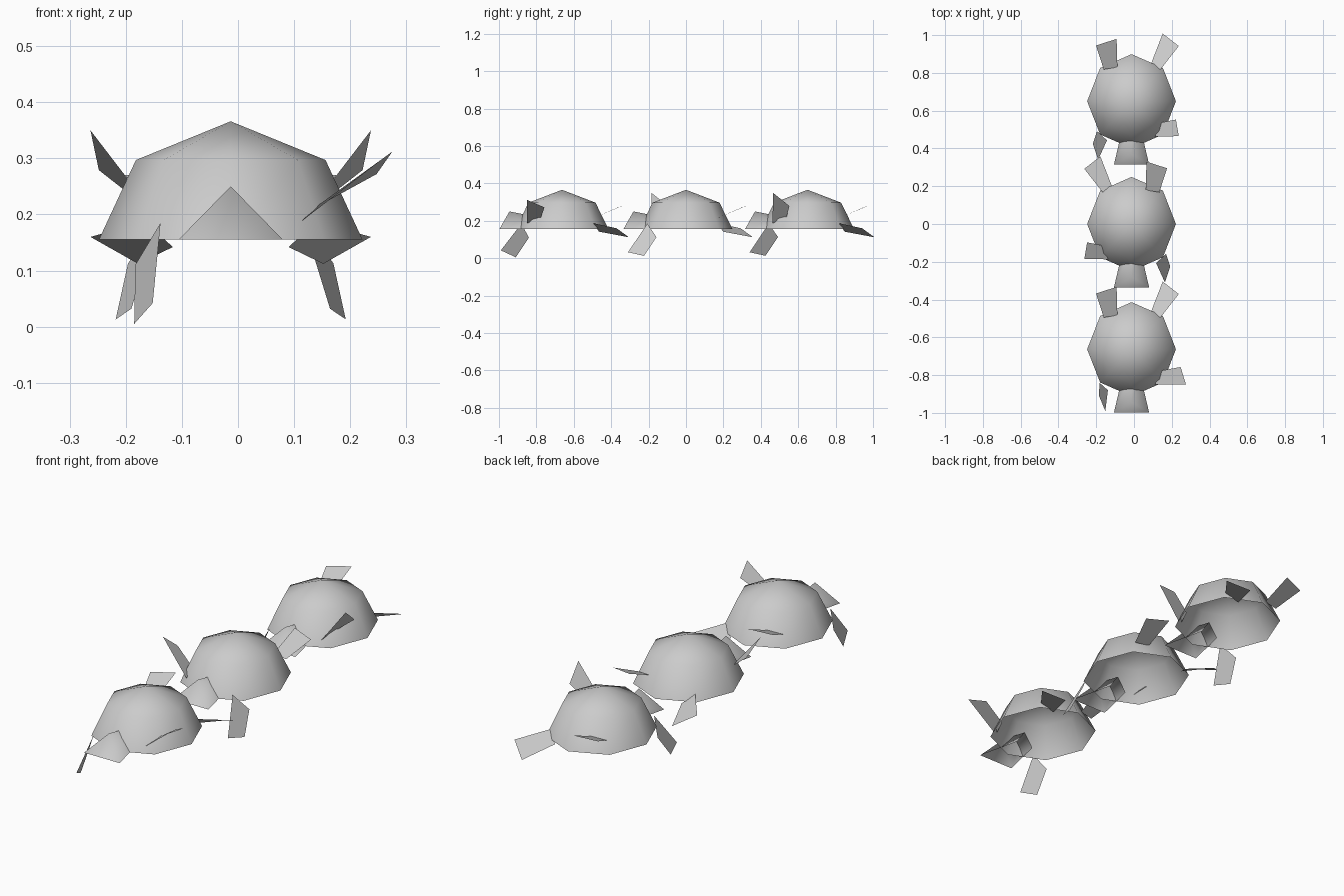
import bpy
import bmesh
import math
from mathutils import Vector

cube = bpy.data.objects.get("Cube")
if cube:
    bpy.data.objects.remove(cube, do_unlink=True)

grey = bpy.data.materials.new("pale_grey")
grey.use_nodes = True
colour = (0.6, 0.6, 0.6, 1)
grey.diffuse_color = colour
grey.node_tree.nodes["Principled BSDF"].inputs["Base Color"].default_value = colour

MID_X = -0.013
RIM_Z = 0.155


def add_object(name, bm, location, smooth=False):
    """Turn a bmesh into a grey object."""
    mesh = bpy.data.meshes.new(name)
    bm.to_mesh(mesh)
    bm.free()
    mesh.materials.append(grey)
    for face in mesh.polygons:
        face.use_smooth = smooth
    obj = bpy.data.objects.new(name, mesh)
    obj.location = location
    bpy.context.collection.objects.link(obj)
    return obj


def make_shell(name, location):
    """Open eight-sided dome, spun from a short profile."""
    bm = bmesh.new()
    profile = [(0.235, RIM_Z), (0.169, 0.297), (0, 0.366)]
    verts = [bm.verts.new((r, 0, z)) for r, z in profile]
    edges = [bm.edges.new(pair) for pair in zip(verts, verts[1:])]
    bmesh.ops.spin(bm, geom=verts + edges, axis=(0, 0, 1), cent=(0, 0, 0),
                   steps=8, angle=math.tau)
    bmesh.ops.remove_doubles(bm, verts=bm.verts, dist=0.001)
    bmesh.ops.scale(bm, vec=(1, 1.06, 1), verts=bm.verts)
    bmesh.ops.recalc_face_normals(bm, faces=bm.faces)
    add_object(name, bm, location, smooth=True)


def make_head(name, location):
    """Tent-shaped head that narrows towards the shell."""
    bm = bmesh.new()
    front, back = [
        [bm.verts.new(p) for p in ((-w, y, RIM_Z), (0, ridge_y, z), (w, y, RIM_Z))]
        for w, y, ridge_y, z in ((0.093, -0.335, -0.281, 0.25),
                                 (0.045, -0.13, -0.13, 0.22))]
    bm.faces.new(front[::-1])
    for i in range(2):
        bm.faces.new((front[i], front[i + 1], back[i + 1], back[i]))
    bmesh.ops.recalc_face_normals(bm, faces=bm.faces)
    add_object(name, bm, location, smooth=True)


def make_flipper(name, corners, side, location):
    """Thin four-cornered flipper, mirrored when side is -1."""
    bm = bmesh.new()
    face = bm.faces.new([bm.verts.new((x * side, y, z)) for x, y, z in corners])
    face.normal_update()
    if face.normal.z < 0:
        face.normal_flip()
    add_object(name, bm, location)


# Flipper corners: two at the root, two at the tip
raised_root = [(0.147, -0.115, 0.21), (0.125, -0.187, 0.187)]
raised_high = raised_root + [(0.25, -0.185, 0.35), (0.235, -0.097, 0.279)]
raised_low = raised_root + [(0.288, -0.187, 0.312), (0.26, -0.094, 0.272)]
lowered_wide = [(-0.13, -0.207, 0.185), (-0.183, -0.158, 0.113),
                (-0.205, -0.225, 0.013), (-0.177, -0.31, 0.032)]
lowered_close = [(-0.125, -0.217, 0.185), (-0.17, -0.177, 0.11),
                 (-0.172, -0.247, 0.005), (-0.139, -0.327, 0.042)]
rear_raised = [(-0.147, 0.168, 0.215), (-0.075, 0.18, 0.22),
               (-0.079, 0.33, 0.283), (-0.188, 0.295, 0.27)]
rear_lowered = [(0.153, 0.168, 0.187), (0.103, 0.198, 0.142),
                (0.165, 0.358, 0.112), (0.25, 0.292, 0.16)]

# Three swimmers in a row; the middle one is the mirror image of the others
swimmers = [
    ("leading", -0.663, 1, raised_low, lowered_close),
    ("middle", 0.0, -1, raised_high, lowered_wide),
    ("trailing", 0.65, 1, raised_high, lowered_wide),
]
for label, y, side, raised, lowered in swimmers:
    place = Vector((MID_X, y, 0))
    make_shell(label + "_shell", place)
    make_head(label + "_head", place)
    make_flipper(label + "_front_flipper_raised", raised, side, place)
    make_flipper(label + "_front_flipper_lowered", lowered, side, place)
    make_flipper(label + "_rear_flipper_raised", rear_raised, side, place)
    make_flipper(label + "_rear_flipper_lowered", rear_lowered, side, place)
